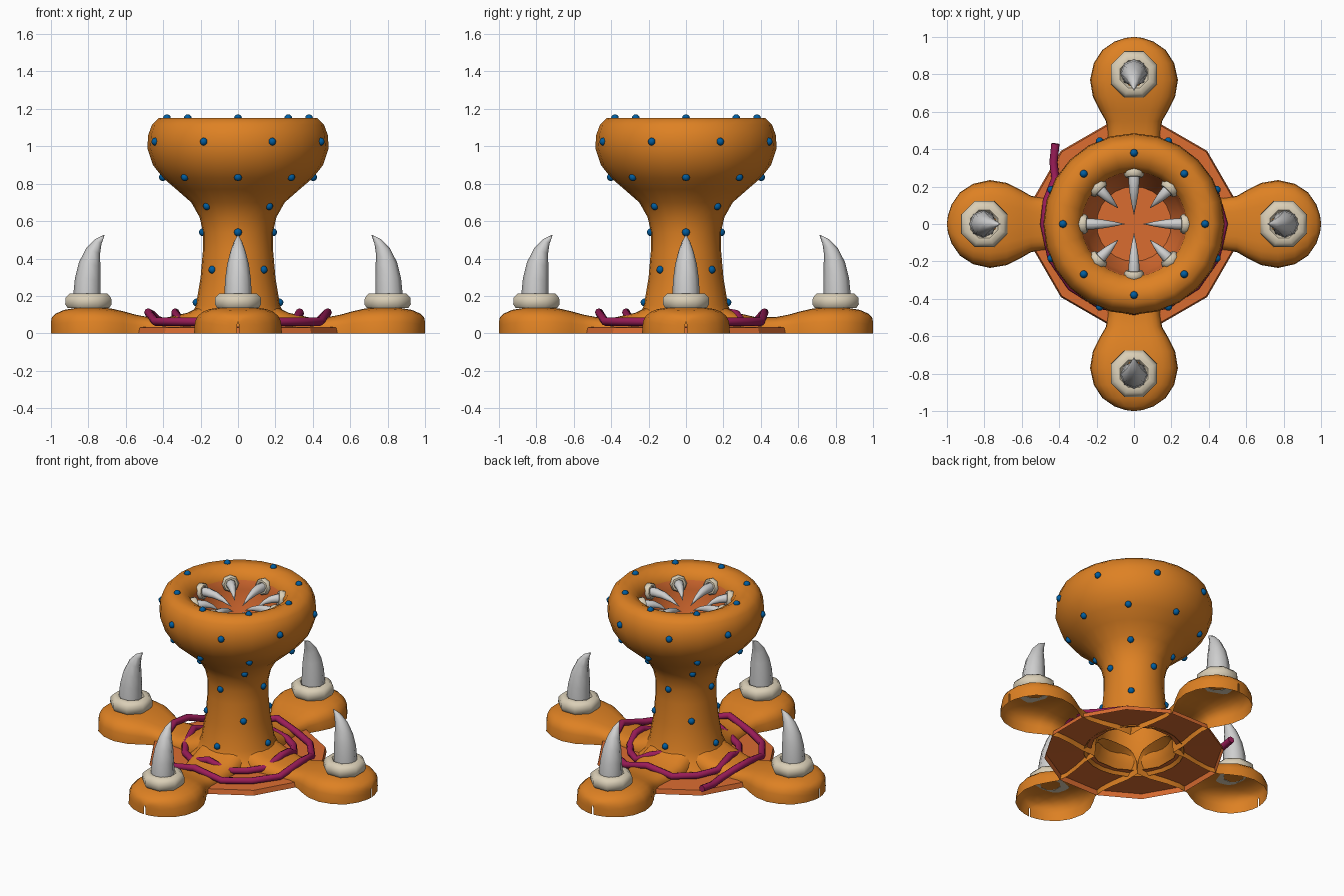
import bpy, bmesh, math
from mathutils import Vector, Matrix

if "Cube" in bpy.data.objects:
    bpy.data.objects.remove(bpy.data.objects["Cube"])


def material(name, rgb):
    m = bpy.data.materials.new(name)
    m.diffuse_color = (*rgb, 1)
    m.use_nodes = True
    m.node_tree.nodes["Principled BSDF"].inputs["Base Color"].default_value = m.diffuse_color
    return m


ORANGE = material("orange skin", (0.73, 0.22, 0.017))
RUST = material("rust flesh", (0.70, 0.15, 0.03))
GREY = material("grey horn", (0.62, 0.62, 0.62))
CREAM = material("cream collar", (0.70, 0.62, 0.47))
MAGENTA = material("magenta tendril", (0.33, 0.012, 0.10))
BLUE = material("blue stud", (0.0, 0.11, 0.35))


def finish(name, bm, mats, angle=50, matrix=None, recalc=True):
    if recalc:
        bmesh.ops.recalc_face_normals(bm, faces=bm.faces)
    me = bpy.data.meshes.new(name)
    bm.to_mesh(me)
    bm.free()
    for m in mats:
        me.materials.append(m)
    ob = bpy.data.objects.new(name, me)
    bpy.context.collection.objects.link(ob)
    if matrix is not None:
        ob.matrix_world = matrix
    bpy.ops.object.select_all(action='DESELECT')
    ob.select_set(True)
    bpy.context.view_layer.objects.active = ob
    bpy.ops.object.shade_smooth_by_angle(angle=math.radians(angle))
    return ob


def loft(rings, closed=True, cap=(False, False), loop=False):
    """Skin a list of equal-length point rings."""
    bm = bmesh.new()
    vs = [[bm.verts.new(p) for p in r] for r in rings]
    n = len(vs[0])
    pairs = list(zip(vs, vs[1:])) + ([(vs[-1], vs[0])] if loop else [])
    for a, b in pairs:
        for i in range(n if closed else n - 1):
            j = (i + 1) % n
            bm.faces.new((a[i], a[j], b[j], b[i]))
    if cap[0]:
        bm.faces.new(vs[0][::-1])
    if cap[1]:
        bm.faces.new(vs[-1])
    return bm


def lathe(profile, sides, phase=0.0, **kw):
    return loft([[(r * math.cos(phase + math.tau * i / sides),
                   r * math.sin(phase + math.tau * i / sides), z)
                  for i in range(sides)] for r, z in profile], **kw)


def sweep(points, radii, sides, ref):
    """Tube along a path, with a radius at each point."""
    pts, ref, rings = [Vector(p) for p in points], Vector(ref), []
    for i, p in enumerate(pts):
        t = (pts[min(i + 1, len(pts) - 1)] - pts[max(i - 1, 0)]).normalized()
        s = t.cross(ref).normalized()
        u = s.cross(t)
        rings.append([p + radii[i] * (s * math.cos(math.tau * k / sides) + u * math.sin(math.tau * k / sides))
                      for k in range(sides)])
    return loft(rings, cap=(True, True))


def turn(deg):
    return Matrix.Rotation(math.radians(deg), 4, 'Z')


# stem and flared mouth, with rust-coloured throat
body = [(0.31, 0.02), (0.255, 0.08), (0.225, 0.15), (0.20, 0.30), (0.187, 0.45), (0.187, 0.54),
        (0.205, 0.62), (0.25, 0.70), (0.33, 0.77), (0.40, 0.83), (0.455, 0.90), (0.485, 0.99),
        (0.48, 1.06), (0.46, 1.115), (0.425, 1.15), (0.36, 1.15), (0.31, 1.125), (0.28, 1.08),
        (0.272, 1.02), (0.255, 0.92), (0.20, 0.80)]
bm = lathe(body, 24, cap=(False, True))
for f in bm.faces:
    c = f.calc_center_median()
    if c.xy.length < 0.275 and c.z > 0.78 and f.normal.z >= -2:
        f.material_index = 1
finish("stem_and_mouth", bm, [ORANGE, RUST], 60, recalc=False)

# base disc, open underneath
finish("base_disc", lathe([(0.553, 0), (0.545, 0.032), (0.27, 0.04)], 12, math.radians(15)), [RUST], 20)

# four feet: hollow arches lofted outward, (distance, half width, height)
foot = [(0.17, 0.17, 0.16), (0.27, 0.17, 0.11), (0.38, 0.15, 0.085), (0.48, 0.14, 0.087), (0.55, 0.15, 0.10),
        (0.61, 0.185, 0.117), (0.68, 0.22, 0.133), (0.77, 0.235, 0.14), (0.86, 0.215, 0.137),
        (0.93, 0.17, 0.125), (0.975, 0.105, 0.105), (0.995, 0.045, 0.085), (1.0, 0.005, 0.06)]


def arch(r, w, h, n=12):
    ring = []
    for i in range(n + 1):
        a = math.pi * i / n
        c, s = math.cos(a), math.sin(a)
        ring.append((r, w * math.copysign(abs(c) ** 0.6, c), h * max(s, 0) ** 0.6))
    return ring


# collar and horn shapes shared by feet and teeth
collar = [(0.065, 0.135), (0.12, 0.135), (0.134, 0.155), (0.132, 0.19), (0.11, 0.212), (0.08, 0.212), (0.065, 0.195)]
horn_path = [(0.808, 0, 0.15), (0.807, 0, 0.21), (0.803, 0, 0.29), (0.793, 0, 0.37),
             (0.775, 0, 0.44), (0.748, 0, 0.49), (0.715, 0, 0.525)]
horn_radii = [0.074, 0.073, 0.069, 0.058, 0.04, 0.022, 0.002]

for i, side in enumerate(("right", "back", "left", "front")):
    m = turn(90 * i)
    finish(side + "_foot", loft([arch(*s) for s in foot], closed=False), [ORANGE], 60, m)
    finish(side + "_horn_collar", lathe(collar, 8, math.radians(22.5), loop=True), [CREAM], 50,
           m @ Matrix.Translation((0.8, 0, 0)))
    finish(side + "_horn", sweep(horn_path, horn_radii, 8, (0, 1, 0)), [GREY], 50, m)

# eight teeth pointing into the mouth
for i in range(8):
    m = turn(45 * i)
    tip = 0.05 if i % 2 == 0 else 0.12
    path = [(0.29 + (tip - 0.29) * t, 0, 1.055 + 0.10 * t * (1 - t) - 0.04 * t) for t in (0, 0.25, 0.5, 0.75, 1)]
    finish("tooth_%d" % i, sweep(path, [0.031, 0.030, 0.024, 0.014, 0.001], 8, (0, 1, 0)), [GREY], 50, m)
    ring = [(r * 0.40, (z - 0.17) * 0.55) for r, z in collar]
    finish("tooth_collar_%d" % i, lathe(ring, 8, loop=True), [CREAM], 50,
           m @ Matrix.Translation((0.272, 0, 1.06)) @ Matrix.Rotation(math.radians(-80), 4, 'Y'))

# studs in rows: (radius, height, count, first angle)
bm = bmesh.new()
for r, z, n, a0 in [(0.38, 1.15, 8, 0), (0.48, 1.025, 8, 22.5), (0.402, 0.835, 8, 0), (0.235, 0.68, 4, 45),
                    (0.188, 0.54, 4, 0), (0.194, 0.34, 4, 45), (0.222, 0.165, 4, 0)]:
    for k in range(n):
        bmesh.ops.create_uvsphere(bm, u_segments=8, v_segments=6, radius=0.021,
                                  matrix=turn(a0 + 360 * k / n) @ Matrix.Translation((r, 0, z)))
finish("studs", bm, [BLUE], 60)

# tendril coiled twice around the stem: (angle, radius), lifted over each foot
coil = [(85, 0.22), (62, 0.34), (25, 0.35), (0, 0.33), (-45, 0.32), (-90, 0.32), (-135, 0.33), (-180, 0.335),
        (-225, 0.39), (-270, 0.42), (-315, 0.45), (-360, 0.48), (-405, 0.47), (-450, 0.465),
        (-495, 0.475), (-540, 0.48), (-570, 0.485), (-585, 0.60)]
path = []
for (a, r), (b, q) in zip(coil, coil[1:]):
    for t in (0, 0.5):
        ang, rad = math.radians(a + (b - a) * t), r + (q - r) * t
        lift = abs(math.cos(2 * ang)) if math.cos(4 * ang) > 0 and abs(math.sin(2 * ang)) < 0.7 else 0
        path.append((rad * math.cos(ang), rad * math.sin(ang), 0.062 + 0.05 * lift))
path.append((-0.42, 0.43, 0.07))
finish("coiled_tendril", sweep(path, [0.022] * len(path), 8, (0, 0, 1)), [MAGENTA], 60)
